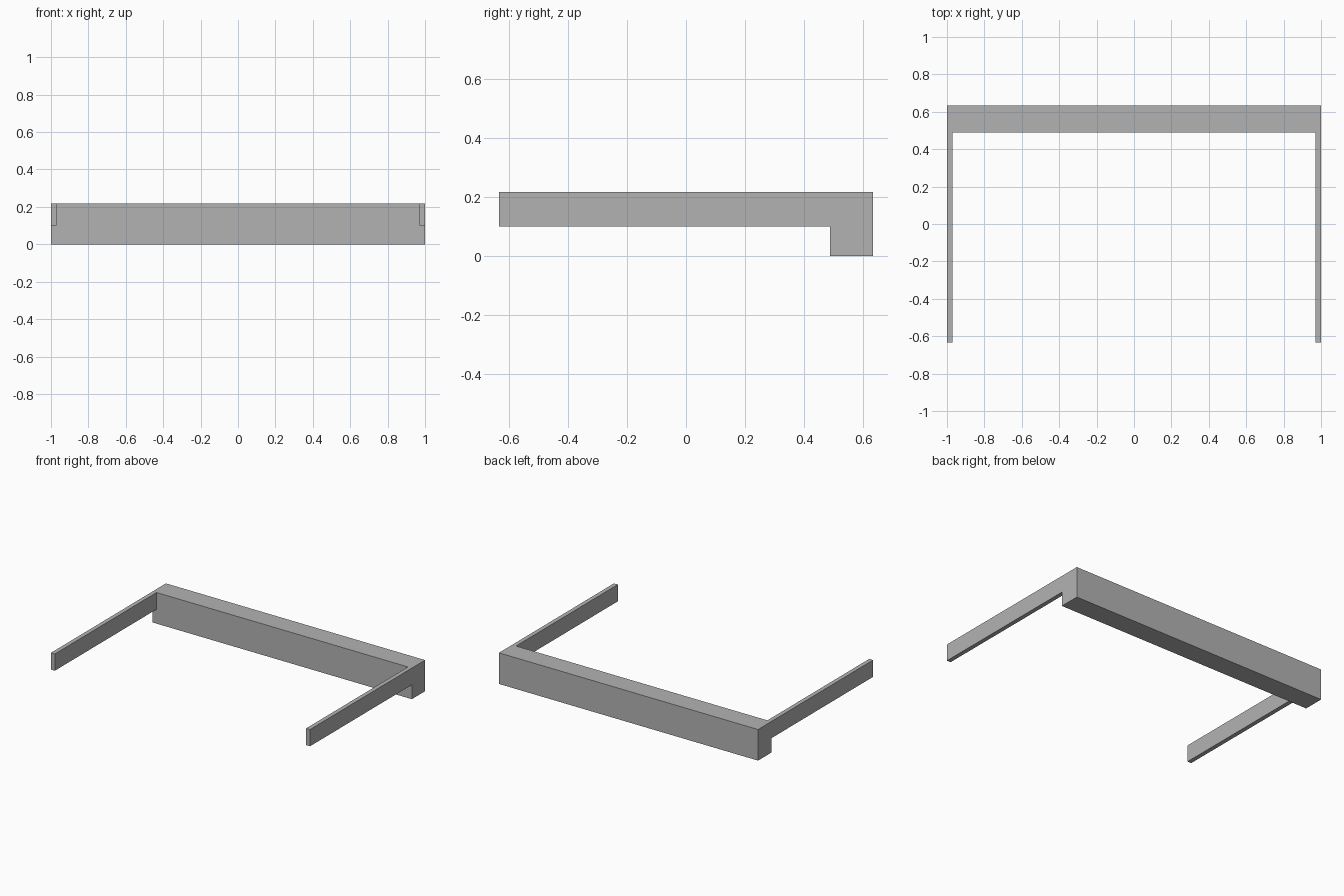
import bpy, bmesh
from mathutils import Matrix, Vector

cube = bpy.data.objects.get("Cube")
if cube:
    bpy.data.objects.remove(cube, do_unlink=True)

HALF_WIDTH, HALF_DEPTH, HEIGHT = 1.0, 0.634, 0.217
BEAM_FRONT, ARM_BOTTOM, ARM_THICKNESS = 0.488, 0.1, 0.03
ARM_INNER = HALF_WIDTH - ARM_THICKNESS

grey = bpy.data.materials.new("plain grey")
grey.use_nodes = True
colour = (0.45, 0.45, 0.45, 1)
grey.diffuse_color = colour
grey.node_tree.nodes["Principled BSDF"].inputs["Base Color"].default_value = colour

# Rear beam
bm = bmesh.new()
size = Vector((2 * HALF_WIDTH, HALF_DEPTH - BEAM_FRONT, HEIGHT))
centre = Vector((0, (HALF_DEPTH + BEAM_FRONT) / 2, HEIGHT / 2))
bmesh.ops.create_cube(bm, size=1, matrix=Matrix.Translation(centre) @ Matrix.Diagonal(size.to_4d()))

# Outline where the arms leave the beam
for point, normal in (((-ARM_INNER, 0, 0), (1, 0, 0)),
                      ((ARM_INNER, 0, 0), (1, 0, 0)),
                      ((0, 0, ARM_BOTTOM), (0, 0, 1))):
    bmesh.ops.bisect_plane(bm, geom=bm.verts[:] + bm.edges[:] + bm.faces[:],
                           plane_co=point, plane_no=normal)

# Left and right arms, drawn forward from the upper corners
bm.normal_update()
ends = []
for face in bm.faces:
    middle = face.calc_center_median()
    if face.normal.y < -0.9 and abs(middle.x) > ARM_INNER and middle.z > ARM_BOTTOM:
        ends.append(face)
for face in ends:
    arm = bmesh.ops.extrude_discrete_faces(bm, faces=[face])["faces"][0]
    bmesh.ops.translate(bm, verts=arm.verts, vec=(0, -HALF_DEPTH - BEAM_FRONT, 0))

# Merge flush faces into clean flat sides
bmesh.ops.remove_doubles(bm, verts=bm.verts[:], dist=0.0001)
bmesh.ops.dissolve_limit(bm, angle_limit=0.01, verts=bm.verts[:], edges=bm.edges[:])
bmesh.ops.recalc_face_normals(bm, faces=bm.faces[:])

mesh = bpy.data.meshes.new("beam_with_arms")
bm.to_mesh(mesh)
bm.free()
mesh.materials.append(grey)
frame = bpy.data.objects.new("beam_with_arms", mesh)
bpy.context.collection.objects.link(frame)
